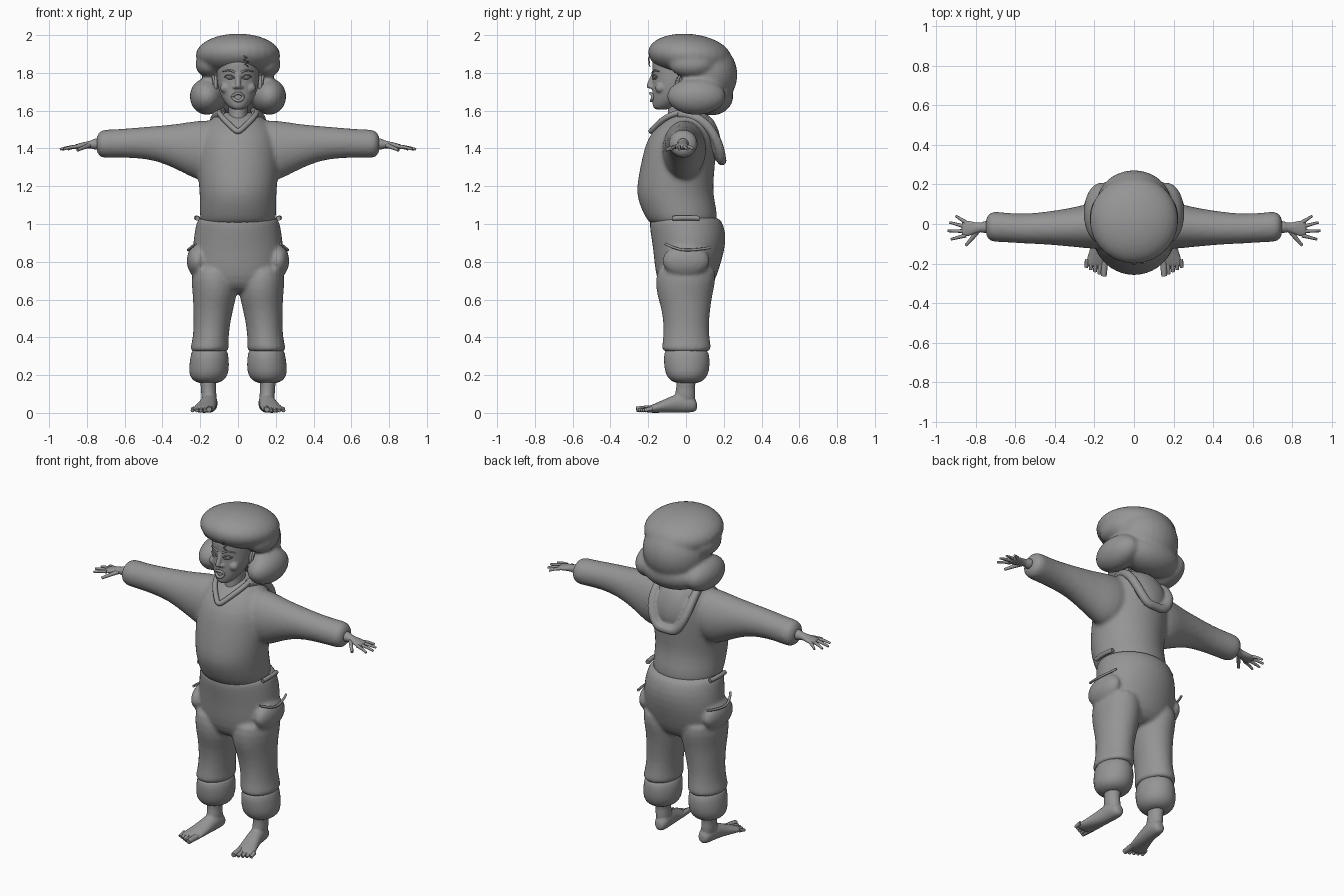
import bpy, bmesh, math
from mathutils import Matrix, Vector

if "Cube" in bpy.data.objects:
    bpy.data.objects.remove(bpy.data.objects["Cube"], do_unlink=True)

grey = bpy.data.materials.new("plain_grey")
grey.use_nodes = True
grey.diffuse_color = (.3, .3, .3, 1)
grey.node_tree.nodes["Principled BSDF"].inputs["Base Color"].default_value = (.3, .3, .3, 1)


def add_object(name, data):
    ob = bpy.data.objects.new(name, data)
    bpy.context.scene.collection.objects.link(ob)
    data.materials.append(grey)
    return ob


def select_only(objects):
    bpy.ops.object.select_all(action='DESELECT')
    for ob in objects:
        ob.select_set(True)
    bpy.context.view_layer.objects.active = objects[0]


def finish(ob):
    """Apply the modifiers and smooth all but the sharp creases."""
    select_only([ob])
    bpy.ops.object.convert(target='MESH')
    ob = bpy.context.view_layer.objects.active
    bpy.ops.object.shade_smooth_by_angle(angle=math.radians(50))
    return ob


def from_bmesh(name, bm):
    bmesh.ops.recalc_face_normals(bm, faces=bm.faces)
    mesh = bpy.data.meshes.new(name)
    bm.to_mesh(mesh)
    bm.free()
    return add_object(name, mesh)


def loft(name, axis, rings, side=1, segments=20):
    """Skin rounded rings; each is (position, low, high, low, high) on the other two axes."""
    order = {'x': (2, 0, 1), 'y': (0, 2, 1), 'z': (0, 1, 2)}[axis]
    bm = bmesh.new()
    loops = []
    for pos, a0, a1, b0, b1 in rings:
        loop = []
        for i in range(segments):
            t = math.tau * i / segments
            local = ((a0 + a1 + (a1 - a0) * math.cos(t)) / 2,
                     (b0 + b1 + (b1 - b0) * math.sin(t)) / 2, pos)
            x, y, z = (local[k] for k in order)
            loop.append(bm.verts.new((side * x, y, z)))
        loops.append(loop)
    for low, high in zip(loops, loops[1:]):
        for i in range(segments):
            j = (i + 1) % segments
            bm.faces.new((low[i], low[j], high[j], high[i]))
    bm.faces.new(loops[0])
    bm.faces.new(loops[-1])
    ob = from_bmesh(name, bm)
    ob.modifiers.new("subdivision", 'SUBSURF').levels = 1
    return finish(ob)


def ball(name, centre, size, tilt=0):
    bm = bmesh.new()
    place = (Matrix.Translation(centre) @ Matrix.Rotation(tilt, 4, 'X')
             @ Matrix.Diagonal((*size, 1)))
    bmesh.ops.create_uvsphere(bm, u_segments=28, v_segments=18, radius=1, matrix=place)
    return finish(from_bmesh(name, bm))


def tube(name, points, radius, tip=1, closed=False, smooth=True):
    curve = bpy.data.curves.new(name, 'CURVE')
    curve.dimensions = '3D'
    curve.bevel_depth = radius
    curve.bevel_resolution = 2
    curve.use_fill_caps = True
    spline = curve.splines.new('NURBS' if smooth else 'POLY')
    spline.points.add(len(points) - 1)
    for i, (point, co) in enumerate(zip(spline.points, points)):
        point.co = (*co, 1)
        point.radius = 1 + (tip - 1) * i / (len(points) - 1)
    spline.use_cyclic_u = closed
    spline.use_endpoint_u = True
    spline.order_u = 3
    spline.resolution_u = 6
    return finish(add_object(name, curve))


def fuse(name, parts, voxel, smoothing):
    """Melt overlapping parts into one soft cloth or hair surface."""
    select_only(parts)
    bpy.ops.object.join()
    ob = bpy.context.view_layer.objects.active
    ob.name = name
    ob.modifiers.new("melt", 'REMESH').voxel_size = voxel
    soft = ob.modifiers.new("soften", 'SMOOTH')
    soft.factor, soft.iterations = .5, smoothing
    return finish(ob)


def both(points):
    """A path given from its middle outwards, mirrored to the other side."""
    return [(-x, y, z) for x, y, z in reversed(points[1:])] + points


# Sweater: body and sleeves
sweater = [loft("sweater_body", 'z', [
    (.99, -.18, .18, -.17, .14), (1.01, -.205, .205, -.205, .17),
    (1.08, -.205, .205, -.24, .165), (1.16, -.205, .205, -.268, .145),
    (1.25, -.215, .215, -.255, .15), (1.35, -.22, .22, -.235, .16),
    (1.45, -.215, .215, -.21, .165), (1.52, -.18, .18, -.155, .155),
    (1.57, -.13, .13, -.09, .13), (1.595, -.09, .09, -.05, .1)])]
sleeve_rings = [
    (.08, -.12, .11, 1.26, 1.56), (.2, -.13, .11, 1.22, 1.55),
    (.27, -.12, .095, 1.26, 1.54), (.33, -.115, .08, 1.29, 1.53),
    (.43, -.105, .065, 1.335, 1.52), (.55, -.1, .05, 1.35, 1.51),
    (.67, -.092, .06, 1.35, 1.5), (.72, -.092, .066, 1.347, 1.503),
    (.742, -.075, .045, 1.365, 1.48), (.75, -.045, .015, 1.395, 1.455)]
for side in (1, -1):
    sweater.append(loft("sleeve", 'x', sleeve_rings, side))
fuse("sweater", sweater, .012, 5)

# Trousers: seat, legs and bulging side pockets
trousers = [loft("seat", 'z', [
    (1.04, -.2, .2, -.17, .16), (1.025, -.22, .22, -.2, .19),
    (.95, -.235, .235, -.19, .217), (.86, -.245, .245, -.175, .207),
    (.77, -.245, .245, -.168, .18), (.68, -.22, .22, -.15, .15),
    (.63, -.16, .16, -.09, .09)])]
leg_rings = [
    (.8, .03, .24, -.15, .16), (.7, 0, .25, -.165, .16), (.62, .005, .24, -.155, .14),
    (.55, .025, .238, -.13, .13), (.45, .045, .235, -.118, .12),
    (.37, .05, .245, -.125, .13), (.335, .045, .257, -.132, .137),
    (.322, .06, .245, -.115, .12)]
for side in (1, -1):
    trousers.append(loft("trouser_leg", 'z', leg_rings, side))
    trousers.append(ball("pocket_bulge", (side * .215, 0, .805), (.056, .125, .085)))
fuse("trousers", trousers, .011, 4)

cuff_rings = [
    (.35, .07, .235, -.1, .1), (.32, .05, .25, -.12, .125), (.25, .045, .26, -.118, .128),
    (.2, .052, .26, -.108, .118), (.172, .075, .24, -.085, .095), (.155, .11, .205, -.05, .06)]
ankle_rings = [
    (.2, .115, .2, -.05, .055), (.15, .113, .202, -.055, .052), (.14, .118, .196, -.05, .046),
    (.1, .113, .196, -.06, .05), (.05, .112, .192, -.06, .05)]
foot_rings = [
    (.06, .13, .165, .015, .055), (.045, .11, .186, .003, .085), (0, .106, .194, 0, .105),
    (-.05, .11, .2, 0, .103), (-.1, .114, .214, 0, .078), (-.16, .12, .235, 0, .052),
    (-.2, .128, .247, 0, .036), (-.22, .145, .235, .005, .026)]
wrist_rings = [
    (.73, -.05, .02, 1.39, 1.46), (.765, -.045, .012, 1.395, 1.45), (.775, -.04, .006, 1.4, 1.443),
    (.8, -.047, .007, 1.4, 1.437), (.83, -.06, .016, 1.397, 1.43),
    (.86, -.066, .018, 1.396, 1.422), (.872, -.055, .01, 1.4, 1.416)]
finger_tips = [(.9, .04), (.932, .008), (.942, -.035), (.925, -.077)]

for side, label in ((1, "left"), (-1, "right")):
    # Lower leg and bare foot
    loft(label + "_trouser_cuff", 'z', cuff_rings, side)
    skin = [loft("ankle", 'z', ankle_rings, side), loft("foot", 'y', foot_rings, side)]
    fuse(label + "_foot", skin, .007, 3)
    for i in range(5):
        x, length = .148 + .022 * i, .255 - .011 * i
        thick = .018 if i == 0 else .012
        tube(f"{label}_toe_{i + 1}", [(side * x, -.18, .022), (side * (x + .003), -length + .02, .022),
             (side * (x + .005), -length - .008, thick)], thick, .8)

    # Hand with spread fingers
    loft(label + "_hand", 'x', wrist_rings, side)
    for i, (x, y) in enumerate(finger_tips):
        base = Vector((side * .85, .008 - .022 * i, 1.41))
        end = Vector((side * x, y, 1.395))
        middle = base.lerp(end, .5) + Vector((0, 0, .006))
        tube(f"{label}_finger_{i + 1}", [base, middle, end], .0105, .6)
    tube(label + "_thumb", [(side * .79, -.035, 1.415), (side * .82, -.075, 1.405),
         (side * .85, -.108, 1.39)], .013, .6)

    # Pocket edges and sweater armhole seam
    tube(label + "_pocket_edge", [(side * .225, -.11, .895), (side * .262, -.05, .865),
         (side * .265, .04, .86), (side * .235, .13, .875)], .007)
    tube(label + "_belt_tab", [(side * .215, -.07, 1.03), (side * .226, 0, 1.035),
         (side * .212, .07, 1.03)], .013)

    # Ear
    ball(label + "_ear", (side * .118, -.025, 1.745), (.014, .032, .052), -.25)
    tube(label + "_ear_rim", [(side * .125, -.045, 1.72), (side * .132, -.045, 1.785),
         (side * .134, .0, 1.795), (side * .126, .006, 1.73), (side * .118, -.025, 1.695)], .007)

    # Eye, lids and brow
    ball(label + "_eye", (side * .043, -.157, 1.778), (.021, .018, .014))
    for part, lift in (("upper_lid", .015), ("lower_lid", -.013)):
        tube(f"{label}_{part}", [(side * .018, -.172, 1.776), (side * .043, -.183, 1.778 + lift * 1.3),
             (side * .07, -.153, 1.779)], .004)
    tube(label + "_brow", [(side * .015, -.176, 1.802), (side * .045, -.175, 1.822),
         (side * .082, -.142, 1.806)], .006, .5)

# Head, neck and face
loft("neck", 'z', [
    (1.48, -.065, .065, -.11, .05), (1.55, -.052, .052, -.1, .04),
    (1.61, -.05, .05, -.095, .04), (1.68, -.055, .055, -.1, .05)])
face = [loft("skull", 'z', [
    (1.605, -.025, .025, -.162, -.1), (1.615, -.045, .045, -.176, -.07),
    (1.645, -.075, .075, -.18, -.02), (1.69, -.098, .098, -.181, .04),
    (1.74, -.111, .111, -.18, .08), (1.79, -.115, .115, -.177, .1),
    (1.85, -.115, .115, -.186, .11), (1.9, -.1, .1, -.165, .1), (1.93, -.06, .06, -.1, .06)]),
    tube("nose_bridge", [(0, -.168, 1.8), (0, -.178, 1.77), (0, -.196, 1.732)], .013, 1.1),
    ball("nose_tip", (0, -.193, 1.73), (.015, .017, .013))]
for side in (1, -1):
    face.append(ball("nostril", (side * .015, -.18, 1.725), (.012, .014, .01)))
    face.append(ball("cheek", (side * .065, -.135, 1.72), (.03, .028, .028)))
fuse("head", face, .006, 3)
tube("lips", [(-.03, -.172, 1.674), (-.015, -.187, 1.692), (.015, -.187, 1.692),
     (.03, -.172, 1.674), (.015, -.184, 1.652), (-.015, -.184, 1.652)], .008, closed=True)
tube("loose_strand", [(.025, -.188, 1.895), (.045, -.196, 1.88), (.032, -.198, 1.868),
     (.055, -.194, 1.858), (.038, -.196, 1.846), (.056, -.19, 1.832)], .005, .6, smooth=False)

# Hair: swept crown over full curls at the sides and nape
hair = [ball("crown", (0, .02, 1.893), (.224, .222, .113), -.1),
        ball("back_volume", (0, .1, 1.79), (.19, .172, .18)),
        ball("nape", (0, .135, 1.675), (.19, .115, .1))]
for side in (1, -1):
    hair.append(ball("side_curl", (side * .165, .055, 1.675), (.09, .155, .097)))
    hair.append(ball("temple", (side * .15, .03, 1.845), (.075, .12, .07)))
fuse("hair", hair, .012, 4)

# Collar and hanging hood
tube("collar", both([(0, -.19, 1.485), (.03, -.168, 1.51), (.085, -.11, 1.565),
     (.105, -.03, 1.595), (.08, .06, 1.6)]), .015)
hood = [tube("hood_roll", both([(0, .19, 1.335), (.065, .19, 1.335), (.115, .175, 1.42),
             (.13, .12, 1.52), (.12, .04, 1.575), (.09, -.04, 1.585)]), .026),
        ball("hood_cloth", (0, .125, 1.46), (.11, .055, .125), .25)]
fuse("hood", hood, .009, 3)
